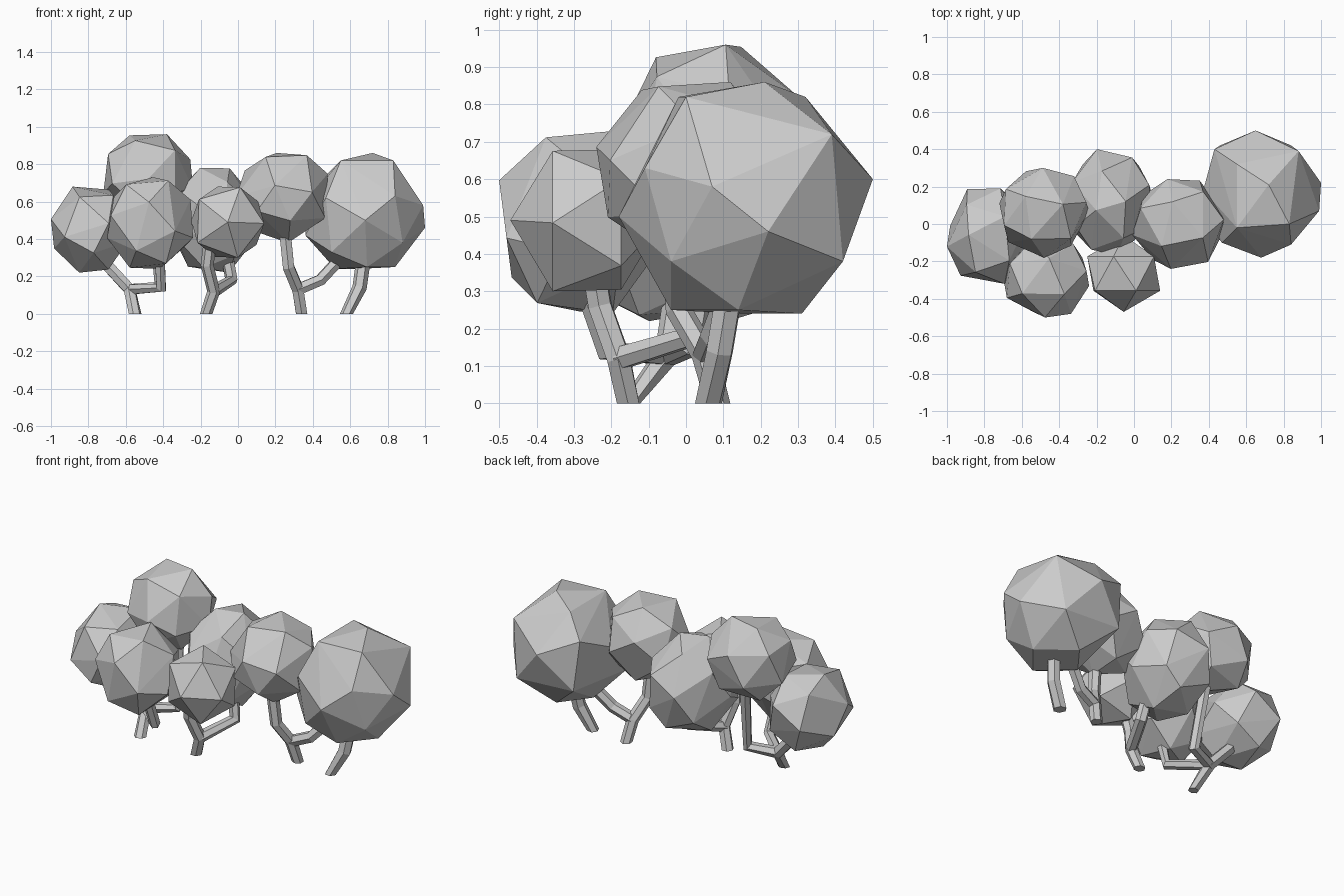
import bpy, bmesh, math, random
from mathutils import Matrix, Vector, Euler

random.seed(4)
old = bpy.data.objects.get("Cube")
if old:
    bpy.data.objects.remove(old, do_unlink=True)

# One plain colour for the whole model
grey = bpy.data.materials.new("plain_grey")
grey.use_nodes = True
GREY = (0.6, 0.6, 0.6, 1)
grey.diffuse_color = GREY
grey.node_tree.nodes["Principled BSDF"].inputs["Base Color"].default_value = GREY


def add_object(name, mesh):
    mesh.materials.clear()
    mesh.materials.append(grey)
    obj = bpy.data.objects.new(name, mesh)
    bpy.context.collection.objects.link(obj)
    return obj


def hull(name, points, low=None, high=None):
    """Faceted skin around points, fitted to the box from low to high if given."""
    bm = bmesh.new()
    for p in points:
        bm.verts.new(p)
    bmesh.ops.convex_hull(bm, input=bm.verts[:])
    if low:
        for axis in range(3):
            values = [v.co[axis] for v in bm.verts]
            a, b = min(values), max(values)
            for v in bm.verts:
                t = (v.co[axis] - a) / (b - a)
                v.co[axis] = low[axis] + t * (high[axis] - low[axis])
    bmesh.ops.recalc_face_normals(bm, faces=bm.faces[:])
    mesh = bpy.data.meshes.new(name)
    bm.to_mesh(mesh)
    bm.free()
    add_object(name, mesh)


def foliage(name, low, high, count):
    """Coarse ball with evenly scattered, slightly uneven corners."""
    turn = Euler([random.uniform(0, math.tau) for _ in range(3)]).to_matrix()
    golden = math.pi * (3 - math.sqrt(5))
    points = []
    for i in range(count):
        z = 1 - (2 * i + 1) / count
        r = math.sqrt(1 - z * z)
        p = Vector((r * math.cos(golden * i), r * math.sin(golden * i), z))
        p += Vector([random.uniform(-0.08, 0.08) for _ in range(3)])
        points.append(turn @ p.normalized())
    hull(name, points, low, high)


def limb(name, path, radius=0.035):
    """Six-sided tube along a path, flat where it meets the ground."""
    curve = bpy.data.curves.new(name + "_path", "CURVE")
    curve.dimensions = "3D"
    curve.bevel_depth = radius
    curve.bevel_resolution = 1
    curve.use_fill_caps = True
    spline = curve.splines.new("POLY")
    spline.points.add(len(path) - 1)
    for point, co in zip(spline.points, path):
        point.co = (*co, 1)
    helper = bpy.data.objects.new(name + "_path", curve)
    bpy.context.collection.objects.link(helper)
    bpy.context.view_layer.update()
    graph = bpy.context.evaluated_depsgraph_get()
    mesh = bpy.data.meshes.new_from_object(helper.evaluated_get(graph))
    bpy.data.objects.remove(helper, do_unlink=True)
    for v in mesh.vertices:
        if v.co.z < 0.035:
            v.co.z = 0
    for f in mesh.polygons:
        f.use_smooth = False
    add_object(name, mesh)


# Largest foliage ball: corners from the crown down to the underside
hull("foliage_large", [
    (0.72, 0.21, 0.86), (0.55, 0.32, 0.82), (0.83, -0.0, 0.82), (0.55, -0.02, 0.82),
    (0.88, 0.39, 0.72), (0.43, 0.4, 0.7), (0.84, -0.11, 0.63), (0.47, -0.1, 0.62),
    (0.65, 0.5, 0.6), (0.99, 0.07, 0.58), (0.37, 0.18, 0.6), (0.68, -0.18, 0.5),
    (1.0, 0.22, 0.46), (0.88, -0.04, 0.38), (0.84, 0.42, 0.38), (0.46, 0.42, 0.4),
    (0.36, 0.05, 0.42), (0.5, -0.07, 0.33), (0.84, 0.14, 0.25), (0.69, -0.04, 0.25),
    (0.65, 0.31, 0.24), (0.52, 0.14, 0.24),
])

# Small foliage ball: twelve corners with one pointing forward
corners = [Vector((0, -1, 0)), Vector((0, 1, 0))]
for k in range(5):
    for side, offset in ((-1, 70), (1, 106)):
        spin = Matrix.Rotation(math.radians(offset + 72 * k), 3, "Y")
        corners.append(spin.inverted() @ Vector((2, side, 0)) / math.sqrt(5))
hull("foliage_small", corners, (-0.25, -0.47, 0.3), (0.14, -0.06, 0.68))

# Other foliage balls
foliage("foliage_middle", (-0.01, -0.24, 0.38), (0.48, 0.24, 0.86), 19)
foliage("foliage_back", (-0.38, -0.17, 0.22), (0.11, 0.4, 0.78), 22)
foliage("foliage_front", (-0.7, -0.5, 0.24), (-0.24, -0.05, 0.73), 19)
foliage("foliage_top", (-0.72, -0.18, 0.49), (-0.24, 0.3, 0.96), 19)
foliage("foliage_side", (-1.0, -0.32, 0.22), (-0.57, 0.19, 0.68), 18)

# Right tree: trunk with three branches
fork = (-0.58, -0.05, 0.13)
limb("right_trunk", [(-0.55, -0.15, 0), fork, (-0.7, -0.03, 0.26), (-0.75, -0.04, 0.35)])
limb("right_front_branch", [fork, (-0.41, -0.21, 0.14), (-0.42, -0.27, 0.32)], 0.031)
limb("right_top_branch", [fork, (-0.42, 0.01, 0.15), (-0.45, 0.08, 0.56)], 0.033)

# Middle tree: trunk with two branches
fork = (-0.13, -0.18, 0.12)
limb("middle_trunk", [(-0.17, -0.155, 0), fork, (-0.165, -0.23, 0.26), (-0.15, -0.25, 0.38)])
limb("middle_branch", [fork, (-0.035, 0.02, 0.18), (-0.06, 0.04, 0.32)], 0.034)

# Left tree: trunk with two branches
fork = (0.32, 0.05, 0.13)
limb("left_trunk", [(0.34, 0.085, 0), fork, (0.27, -0.02, 0.25), (0.25, -0.03, 0.45)])
limb("left_branch", [fork, (0.44, 0.07, 0.18), (0.56, 0.12, 0.31)], 0.034)

# Outer tree: single bent trunk
limb("outer_trunk", [(0.58, 0.06, 0), (0.65, 0.09, 0.14), (0.675, 0.12, 0.32)], 0.039)
